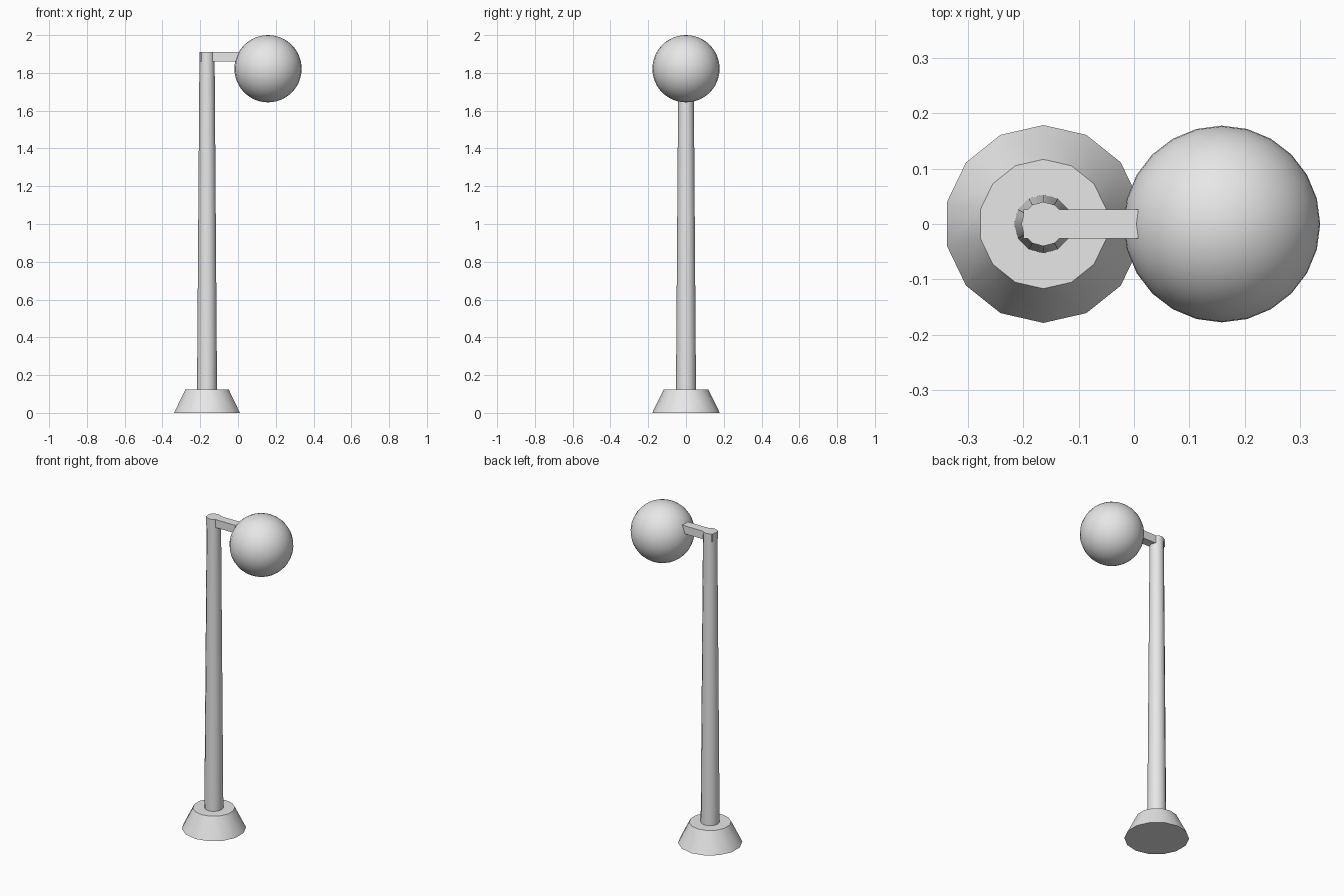
import bpy, bmesh, math
from mathutils import Matrix

if "Cube" in bpy.data.objects:
    bpy.data.objects.remove(bpy.data.objects["Cube"])

grey = bpy.data.materials.new("light grey")
grey.diffuse_color = (0.8, 0.8, 0.8, 1)
grey.use_nodes = True
grey.node_tree.nodes["Principled BSDF"].inputs["Base Color"].default_value = grey.diffuse_color

POLE_X = -0.159


def finish(name, bm, loc, smooth=True):
    me = bpy.data.meshes.new(name)
    bmesh.ops.recalc_face_normals(bm, faces=bm.faces[:])
    bm.to_mesh(me)
    bm.free()
    me.materials.append(grey)
    ob = bpy.data.objects.new(name, me)
    ob.location = loc
    bpy.context.collection.objects.link(ob)
    if smooth:
        bpy.ops.object.select_all(action='DESELECT')
        bpy.context.view_layer.objects.active = ob
        ob.select_set(True)
        bpy.ops.object.shade_smooth_by_angle(angle=math.radians(40))
    return ob


def frustum(name, sides, r1, r2, z1, z2):
    # tapered cylinder with a vertex pointing along +y
    bm = bmesh.new()
    bmesh.ops.create_cone(bm, cap_ends=True, segments=sides,
                          radius1=r1, radius2=r2, depth=z2 - z1)
    v = max(bm.verts, key=lambda p: p.co.y)
    turn = math.pi / 2 - math.atan2(v.co.y, v.co.x)
    bmesh.ops.rotate(bm, verts=bm.verts[:], matrix=Matrix.Rotation(turn, 3, 'Z'))
    return finish(name, bm, (POLE_X - 0.005, 0, (z1 + z2) / 2))


# flared foot and tapering pole
frustum("base", 14, 0.179, 0.117, 0.0, 0.125)
frustum("pole", 12, 0.053, 0.04, 0.12, 1.91)

# square arm, passing through the pole top into the globe
bm = bmesh.new()
bmesh.ops.create_cube(bm, size=1)
bmesh.ops.scale(bm, verts=bm.verts[:], vec=(0.28, 0.053, 0.049))
finish("arm", bm, (-0.2 + 0.14, 0, 1.8855), smooth=False)

# round lamp globe
bm = bmesh.new()
bmesh.ops.create_uvsphere(bm, u_segments=24, v_segments=24, radius=0.178)
finish("lamp_globe", bm, (0.159, 0, 1.822))
